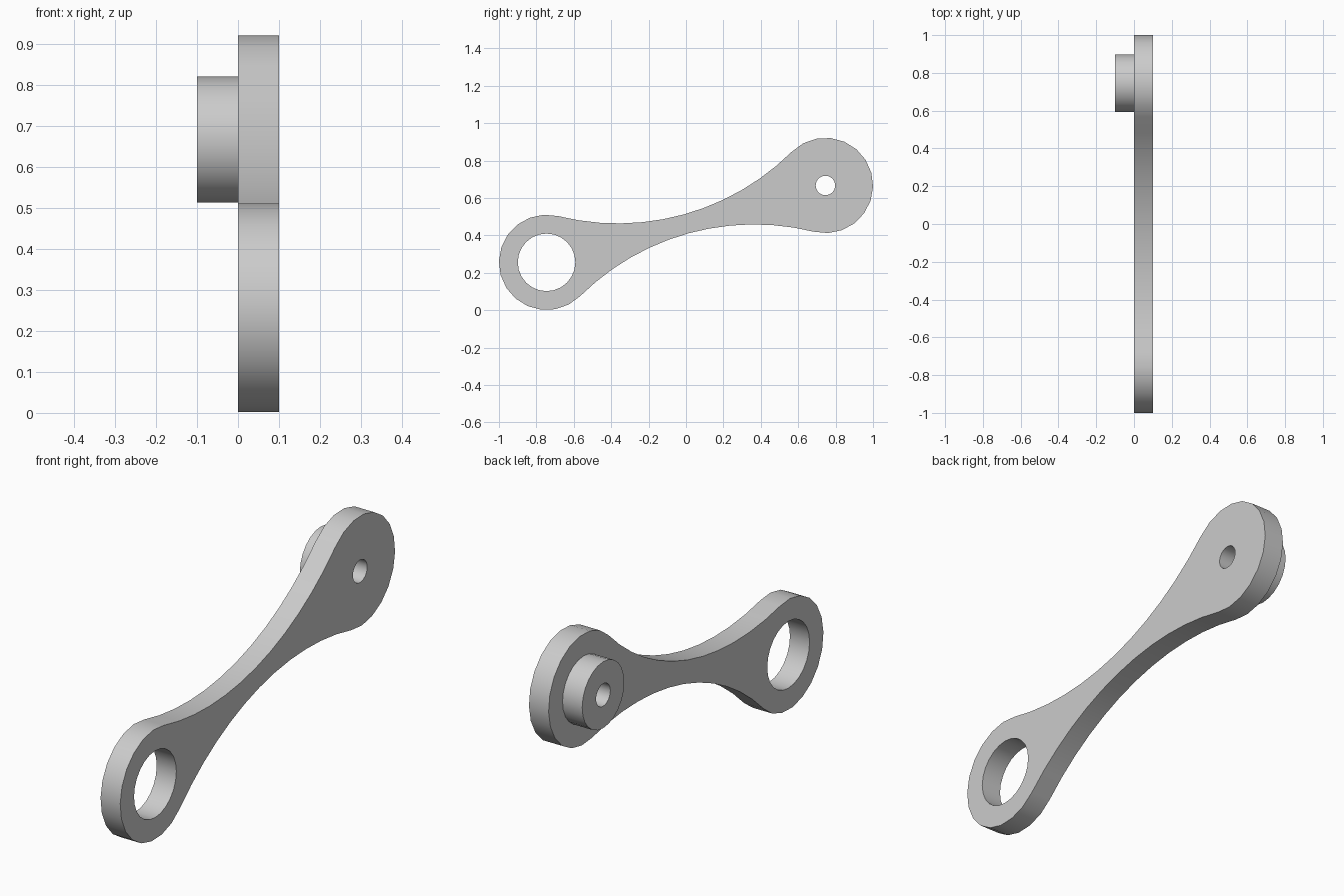
import bpy
import bmesh
from math import cos, sin, pi, atan2, hypot, radians
from mathutils import Vector

cube = bpy.data.objects.get("Cube")
if cube:
    bpy.data.objects.remove(cube, do_unlink=True)

# Main dimensions, in the side plane (y, z)
MIDDLE = Vector((0.0, 0.461))
REACH = Vector((0.7455, 0.2055))     # middle to the centre of the upper eye
END_R = 0.2548                       # outer radius of both ends
WAIST = 0.052                        # half width at the middle
BORE_R, PIN_R, BOSS_R = 0.154, 0.052, 0.153
THICK = 0.1

steel = bpy.data.materials.new("grey_steel")
steel.use_nodes = True
grey = (0.6, 0.6, 0.6, 1.0)
steel.diffuse_color = grey
steel.node_tree.nodes["Principled BSDF"].inputs["Base Color"].default_value = grey


def arc(centre, radius, start, end, steps):
    """Points along an arc, both ends included."""
    return [centre + radius * Vector((cos(a), sin(a)))
            for a in (start + (end - start) * i / steps for i in range(steps + 1))]


def circle(centre, radius, sides=24):
    return arc(centre, radius, 0, 2 * pi, sides)[:-1]


def arm_outline():
    """Round ends joined by tangent concave arcs; one half turned to make the other."""
    d = REACH.length
    tilt = atan2(REACH.y, REACH.x)
    k = END_R - WAIST
    h = (d * d - k * k) / (2 * k)    # height of the flank arc centre
    lean = atan2(h, -d)              # direction of the tangent point
    half = arc(Vector((d, 0)), END_R, -lean, lean, 14)
    half += arc(Vector((0, h)), h - WAIST, lean - pi, -lean, 12)[1:-1]
    points = []
    for turn in (tilt, tilt + pi):
        for p in half:
            points.append(MIDDLE + Vector((p.x * cos(turn) - p.y * sin(turn),
                                           p.x * sin(turn) + p.y * cos(turn))))
    return points


def slab(name, loops, x0, x1):
    """Fill an outline with holes and extrude it along x."""
    bm = bmesh.new()
    edges = []
    for loop in loops:
        vs = [bm.verts.new((x0, p.x, p.y)) for p in loop]
        edges += [bm.edges.new((v, vs[i - 1])) for i, v in enumerate(vs)]
    bmesh.ops.triangle_fill(bm, edges=edges, use_beauty=True)
    grown = bmesh.ops.extrude_face_region(bm, geom=bm.faces[:], use_keep_orig=True)
    moved = [g for g in grown["geom"] if isinstance(g, bmesh.types.BMVert)]
    bmesh.ops.translate(bm, verts=moved, vec=(x1 - x0, 0, 0))
    bmesh.ops.recalc_face_normals(bm, faces=bm.faces[:])
    mesh = bpy.data.meshes.new(name)
    bm.to_mesh(mesh)
    bm.free()
    mesh.materials.append(steel)
    ob = bpy.data.objects.new(name, mesh)
    bpy.context.collection.objects.link(ob)
    bpy.ops.object.select_all(action='DESELECT')
    ob.select_set(True)
    bpy.context.view_layer.objects.active = ob
    bpy.ops.object.shade_smooth_by_angle(angle=radians(30))
    return ob


upper, lower = MIDDLE + REACH, MIDDLE - REACH
pin_hole = circle(upper, PIN_R)

# Link arm with a large bore at the low end and a pin hole at the high end
slab("link_arm", [arm_outline(), circle(lower, BORE_R), pin_hole], 0, THICK)
# Round boss on the far side of the high end
slab("pivot_boss", [circle(upper, BOSS_R), pin_hole], -THICK, 0)
